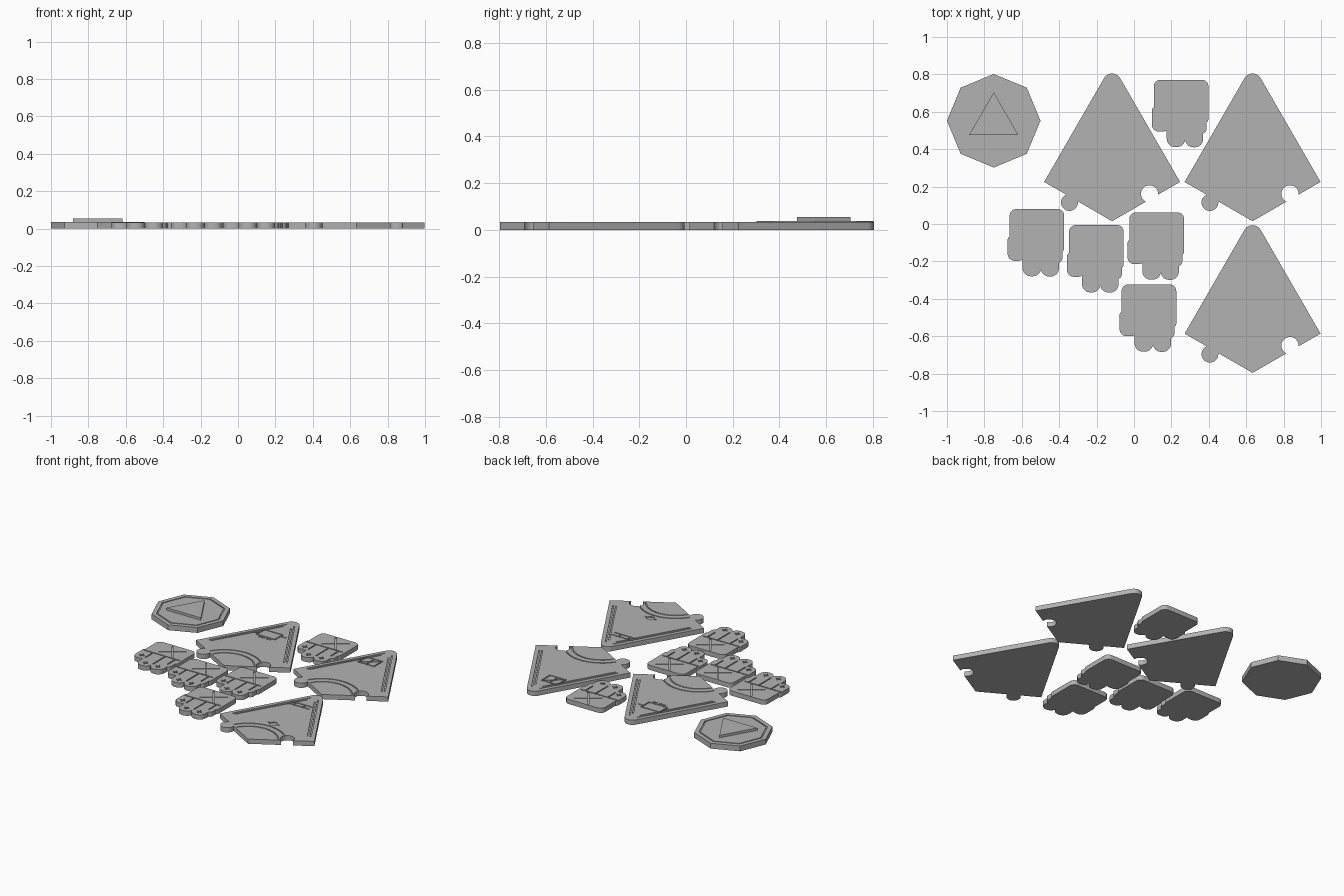
import bpy, bmesh, math
from mathutils import Vector

if "Cube" in bpy.data.objects:
    bpy.data.objects.remove(bpy.data.objects["Cube"])

grey = bpy.data.materials.new("plain grey")
grey.diffuse_color = (0.45, 0.45, 0.45, 1)
grey.use_nodes = True
grey.node_tree.nodes["Principled BSDF"].inputs["Base Color"].default_value = grey.diffuse_color
H = 0.033      # tile thickness
DEPTH = 0.006  # engraving depth


def prism(name, pts, z0, z1):
    """Extrude a closed outline between two heights."""
    bm = bmesh.new()
    face = bm.faces.new([bm.verts.new((x, y, z0)) for x, y in pts])
    top = bmesh.ops.extrude_face_region(bm, geom=[face])
    bmesh.ops.translate(bm, vec=(0, 0, z1 - z0),
                        verts=[g for g in top["geom"] if isinstance(g, bmesh.types.BMVert)])
    bmesh.ops.recalc_face_normals(bm, faces=bm.faces)
    me = bpy.data.meshes.new(name)
    bm.to_mesh(me)
    bm.free()
    me.materials.append(grey)
    ob = bpy.data.objects.new(name, me)
    bpy.context.collection.objects.link(ob)
    return ob


def arc(cx, cy, r, a0, a1, n=12):
    return [(cx + r * math.cos(math.radians(a0 + (a1 - a0) * i / n)),
             cy + r * math.sin(math.radians(a0 + (a1 - a0) * i / n))) for i in range(n + 1)]


def disc(cx, cy, r, n=32):
    return arc(cx, cy, r, 0, 360 - 360 / n, n - 1)


def bar(ax, ay, bx, by, w=0.008):
    """Thin rectangle outline from a to b."""
    a, b = Vector((ax, ay)), Vector((bx, by))
    d = (b - a).normalized() * w / 2
    n = Vector((-d.y, d.x))
    return [tuple(p) for p in (a - d - n, b + d - n, b + d + n, a - d + n)]


def cross(cx, cy, s, turn=0):
    out = []
    for a in (turn, turn + 90):
        c, d = s * math.cos(math.radians(a)), s * math.sin(math.radians(a))
        out.append(bar(cx - c, cy - d, cx + c, cy + d))
    return out


def box_lines(x0, y0, x1, y1):
    return [bar(x0, y0, x1, y0), bar(x1, y0, x1, y1), bar(x1, y1, x0, y1), bar(x0, y1, x0, y0)]


def band(cx, cy, r, a0, a1, w=0.008):
    return arc(cx, cy, r - w / 2, a0, a1, 20) + arc(cx, cy, r + w / 2, a1, a0, 20)


def build(name, base, joins, holes, grooves, at):
    """Join outlines, cut holes and engraved lines, then bake and place."""
    ob = prism(name, base, 0, H)
    helpers = []
    for op, z0, z1, group in (("UNION", 0, H, joins), ("DIFFERENCE", -0.1, 0.1, holes),
                              ("DIFFERENCE", H - DEPTH, 0.1, grooves)):
        for pts in group:
            cut = prism("cutter", pts, z0, z1)
            cut.hide_render = True
            mod = ob.modifiers.new("bool", "BOOLEAN")
            mod.operation, mod.solver, mod.object = op, "EXACT", cut
            helpers.append(cut)
    dg = bpy.context.evaluated_depsgraph_get()
    me = bpy.data.meshes.new_from_object(ob.evaluated_get(dg))
    ob.modifiers.clear()
    ob.data = me
    for cut in helpers:
        bpy.data.objects.remove(cut)
    ob.location = (at[0], at[1], 0)
    return ob


def copy(ob, name, at):
    new = bpy.data.objects.new(name, ob.data)
    new.location = (at[0], at[1], 0)
    bpy.context.collection.objects.link(new)


# kite tiles, origin at the lower corner
W, S, R = 0.3635, math.sqrt(3), 0.05
low, apex = W / S, W / S + W * S
kite = [(0, 0), (W, low)] + arc(0, apex - 2 * R, R, 30, 150) + [(-W, low)]
tab = disc(-0.228, 0.1, 0.045)
notch = disc(0.2, 0.146, 0.046)


def inset_line(off):
    """Border lines parallel to both long edges."""
    t = apex - 2 * off
    x = W - 0.035 - off
    return [bar(s * x, t - x * S, s * 0.03, t - 0.03 * S, 0.007) for s in (-1, 1)]


shared = inset_line(0.03) + inset_line(0.048)
shared += [band(0, 0, r, 33, 147) for r in (0.19, 0.235)]
panel = box_lines(-0.1, 0.50, 0.04, 0.585) + [bar(-0.13, 0.52, -0.1, 0.52), bar(0.04, 0.56, 0.08, 0.56),
        bar(-0.07, 0.48, -0.03, 0.48), bar(-0.01, 0.48, 0.02, 0.48)]
window = box_lines(-0.09, 0.53, 0.03, 0.62) + [bar(-0.09, 0.53, 0.03, 0.62), bar(-0.03, 0.53, -0.03, 0.62)]
rails = [bar(-0.1, 0.585, 0.06, 0.585), bar(-0.1, 0.62, 0.06, 0.62), bar(-0.06, 0.585, -0.06, 0.62),
         bar(0.01, 0.585, 0.01, 0.62)] + [disc(0, 0.28, 0.025, 12), bar(-0.04, 0.28, 0.04, 0.28)]
for name, marks, at in (("kite_tile_panel", panel, (-0.117, 0.015)),
                        ("kite_tile_window", window, (0.634, 0.015)),
                        ("kite_tile_rails", rails, (0.634, -0.796))):
    build(name, kite, [tab], [notch], shared + marks, at)


# fist tokens, origin at the upper left of the palm
def rounded(x0, y0, x1, y1, r, r_low=None):
    q = r_low or r
    return (arc(x1 - r, y1 - r, r, 0, 90, 6) + arc(x0 + r, y1 - r, r, 90, 180, 6)
            + arc(x0 + q, y0 + q, q, 180, 270, 6) + arc(x1 - q, y0 + q, q, 270, 360, 6))


palm = rounded(0, -0.23, 0.292, 0, 0.035, 0.02)
fingers = [rounded(-0.011, -0.277, 0.085, -0.145, 0.02, 0.038),
           rounded(0.069, -0.36, 0.168, -0.16, 0.02, 0.045),
           rounded(0.167, -0.361, 0.264, -0.161, 0.02, 0.045),
           rounded(0.19, -0.288, 0.282, -0.15, 0.02, 0.025)]
lines = cross(0.165, -0.085, 0.085, 35)
lines += [bar(0.0, -0.165, 0.27, -0.165)]
lines += [bar(x, -0.165, x, y) for x, y in ((0.072, -0.25), (0.167, -0.30), (0.245, -0.25))]
for x, y in ((0.034, -0.235), (0.118, -0.315), (0.214, -0.315)):
    lines += cross(x, y, 0.015)
first = build("fist_token_1", palm, fingers, [], lines, (0.106, 0.771))
for i, at in enumerate(((-0.665, 0.08), (-0.347, -0.006), (-0.024, 0.062), (-0.066, -0.323))):
    copy(first, f"fist_token_{i + 2}", at)

# octagonal token with an engraved rim and a raised triangle
H = 0.037
octagon = disc(0, 0, 0.25, 8)
rim = [bar(*a, *b) for a, b in zip(disc(0, 0, 0.215, 8), disc(0, 0, 0.215, 8)[1:] + [(0.215, 0)])]
build("octagon_token", octagon, [], [], rim, (-0.75, 0.552))
tri = prism("raised_triangle", arc(0, 0, 0.152, 90, 330, 2), H - 0.003, 0.054)
tri.location = (-0.75, 0.552, 0)

# smooth the curved walls, keep the edges sharp
bpy.ops.object.select_all(action="SELECT")
bpy.context.view_layer.objects.active = first
bpy.ops.object.shade_smooth_by_angle(angle=math.radians(30))
